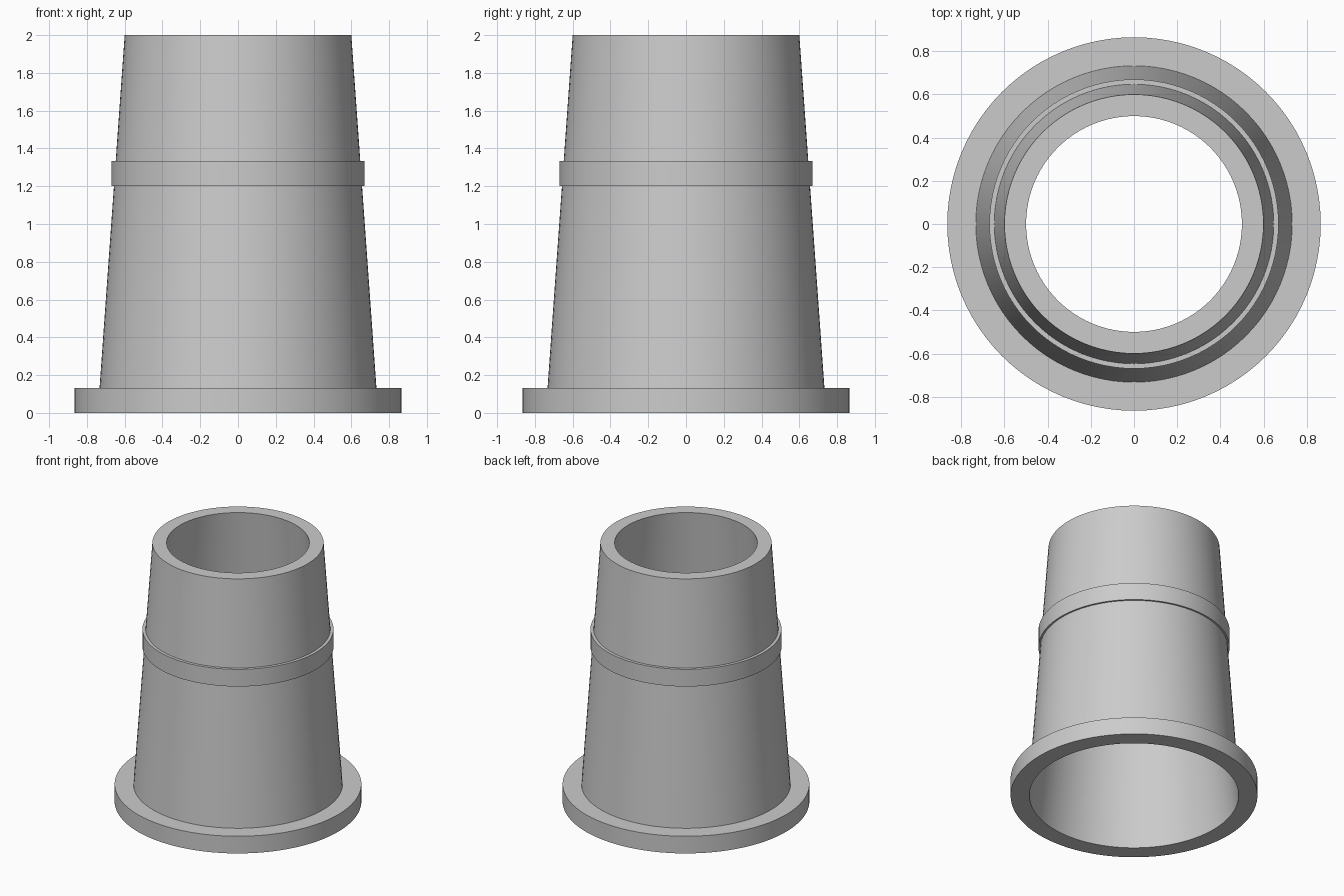
import bpy, math

default = bpy.data.objects.get("Cube")
if default:
    bpy.data.objects.remove(default, do_unlink=True)

SEGMENTS = 96

grey = bpy.data.materials.new("plain grey")
grey.use_nodes = True
grey.diffuse_color = (0.6, 0.6, 0.6, 1)
shader = next(n for n in grey.node_tree.nodes if n.type == 'BSDF_PRINCIPLED')
shader.inputs["Base Color"].default_value = grey.diffuse_color


def lathe(name, profile):
    """Revolve a closed (radius, z) outline around the z axis."""
    count = len(profile)
    verts, faces = [], []
    for s in range(SEGMENTS):
        a = math.tau * s / SEGMENTS
        verts += [(r * math.cos(a), r * math.sin(a), z) for r, z in profile]
        here, there = s * count, (s + 1) % SEGMENTS * count
        for i in range(count):
            j = (i + 1) % count
            faces.append((here + i, there + i, there + j, here + j))
    mesh = bpy.data.meshes.new(name)
    mesh.from_pydata(verts, [], faces)
    mesh.materials.append(grey)
    obj = bpy.data.objects.new(name, mesh)
    bpy.context.collection.objects.link(obj)
    bpy.ops.object.select_all(action='DESELECT')
    obj.select_set(True)
    bpy.context.view_layer.objects.active = obj
    bpy.ops.object.shade_smooth_by_angle(angle=math.radians(30))
    return obj


# Dimensions
height, flange_top = 2.0, 0.133
foot_radius, rim_radius, bore_top = 0.733, 0.6, 0.5
ring_low, ring_high, ring_radius = 1.2, 1.333, 0.67


def wall(z):
    """Outer radius of the tapered wall at height z."""
    t = (z - flange_top) / (height - flange_top)
    return foot_radius + (rim_radius - foot_radius) * t


# Hollow tapered sleeve with base flange and raised collar, one closed outline
lathe("tapered_sleeve", [
    (foot_radius, 0), (0.865, 0), (0.865, flange_top),
    (foot_radius, flange_top),
    (wall(ring_low), ring_low), (ring_radius, ring_low),
    (ring_radius, ring_high), (wall(ring_high), ring_high),
    (rim_radius, height), (bore_top, height),
])
